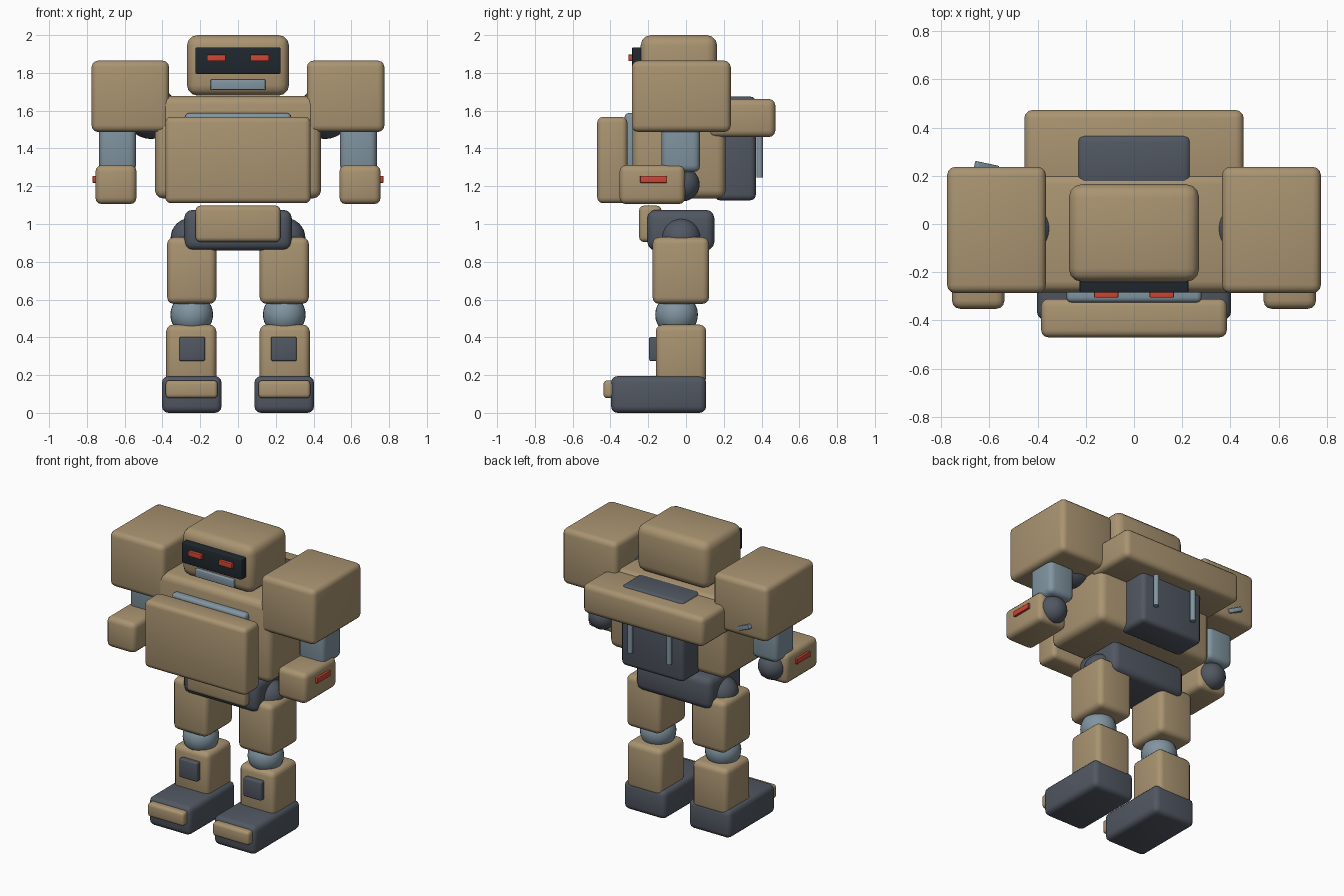
import bpy, bmesh, math
from mathutils import Matrix, Vector

if "Cube" in bpy.data.objects:
    bpy.data.objects.remove(bpy.data.objects["Cube"])


def material(name, rgb):
    m = bpy.data.materials.new(name)
    m.diffuse_color = (*rgb, 1)
    m.use_nodes = True
    m.node_tree.nodes["Principled BSDF"].inputs["Base Color"].default_value = m.diffuse_color
    return m


TAN = material("tan_armour", (0.40, 0.295, 0.165))
DARK = material("dark_slate", (0.082, 0.096, 0.122))
STEEL = material("steel_blue", (0.22, 0.30, 0.355))
BLACK = material("visor_black", (0.014, 0.021, 0.027))
RED = material("signal_red", (0.62, 0.062, 0.035))


def finish(name, bm, mat):
    mesh = bpy.data.meshes.new(name)
    bm.to_mesh(mesh)
    bm.free()
    mesh.materials.append(mat)
    ob = bpy.data.objects.new(name, mesh)
    bpy.context.collection.objects.link(ob)
    bpy.ops.object.select_all(action='DESELECT')
    ob.select_set(True)
    bpy.context.view_layer.objects.active = ob
    bpy.ops.object.shade_smooth_by_angle(angle=math.radians(35))
    return ob


def box(name, x, y, z, mat, bevel=0.03):
    """Rounded box given by its (min, max) range on each axis."""
    lo, hi = Vector((x[0], y[0], z[0])), Vector((x[1], y[1], z[1]))
    bm = bmesh.new()
    bmesh.ops.create_cube(bm, size=1, matrix=Matrix.Translation((lo + hi) / 2)
                          @ Matrix.Diagonal((*(hi - lo), 1)))
    bmesh.ops.bevel(bm, geom=bm.edges[:], offset=bevel, segments=3,
                    profile=0.5, affect='EDGES', clamp_overlap=True)
    return finish(name, bm, mat)


def ball(name, centre, r, mat):
    bm = bmesh.new()
    bmesh.ops.create_uvsphere(bm, u_segments=28, v_segments=16, radius=r,
                              matrix=Matrix.Translation(centre))
    return finish(name, bm, mat)


def rod(name, centre, r, length, mat):
    bm = bmesh.new()
    bmesh.ops.create_cone(bm, cap_ends=True, segments=16, radius1=r, radius2=r,
                          depth=length, matrix=Matrix.Translation(centre))
    return finish(name, bm, mat)


# Head with visor and mouth
box("head", (-.27, .27), (-.24, .165), (1.68, 2.0), TAN, .055)
box("visor", (-.225, .225), (-.285, -.2), (1.795, 1.935), BLACK, .006)
box("mouth_grille", (-.145, .145), (-.26, -.2), (1.71, 1.765), STEEL, .006)

# Torso and chest armour
box("torso", (-.44, .44), (-.283, .21), (1.135, 1.678), TAN, .045)
box("chest_collar", (-.28, .28), (-.325, -.26), (1.2, 1.587), STEEL, .02)
box("chest_plate", (-.385, .385), (-.47, -.31), (1.11, 1.567), TAN, .03)

# Backpack
box("backpack", (-.237, .237), (.15, .37), (1.125, 1.675), DARK, .03)
box("backpack_slab", (-.455, .455), (.12, .473), (1.46, 1.662), TAN, .035)

# Pelvis
box("pelvis", (-.285, .285), (-.205, .15), (.86, 1.075), DARK, .045)
box("belt_plate", (-.225, .225), (-.248, -.13), (.905, 1.097), TAN, .025)

# Small tilted fin behind the left shoulder
fin = box("shoulder_fin", (-.05, .05), (-.03, .03), (-.015, .015), STEEL, .004)
fin.location = (-.615, .222, 1.56)
fin.rotation_euler = (0, math.radians(25), math.radians(-12))

# Paired parts
for s, side in ((-1, "left"), (1, "right")):
    def span(a, b):
        return tuple(sorted((s * a, s * b)))

    def part(name, x, *args):
        return box(f"{side}_{name}", span(*x), *args)

    part("eye", (.065, .165), (-.305, -.27), (1.862, 1.897), RED, .004)
    rod(f"{side}_exhaust", (s * .147, .39, 1.40), .018, .31, STEEL)

    # Arm
    ball(f"{side}_shoulder_joint", (s * .46, -.02, 1.59), .14, DARK)
    part("shoulder", (.365, .775), (-.287, .237), (1.487, 1.865), TAN, .035)
    part("upper_arm", (.54, .735), (-.13, .075), (1.275, 1.6), STEEL, .035)
    ball(f"{side}_elbow", (s * .64, -.018, 1.21), .09, DARK)
    part("forearm", (.537, .755), (-.352, -.005), (1.105, 1.312), TAN, .035)
    part("forearm_light", (.73, .77), (-.243, -.1), (1.218, 1.255), RED, .004)

    # Leg
    ball(f"{side}_hip", (s * .25, -.025, .925), .107, DARK)
    part("thigh", (.115, .375), (-.177, .122), (.577, .93), TAN, .035)
    ball(f"{side}_knee", (s * .245, -.05, .52), .113, STEEL)
    part("shin", (.115, .38), (-.16, .107), (.15, .467), TAN, .035)
    part("shin_panel", (.175, .31), (-.195, -.14), (.275, .402), DARK, .008)
    part("foot", (.087, .403), (-.397, .107), (0, .195), DARK, .035)
    part("toe_guard", (.108, .383), (-.437, -.36), (.078, .172), TAN, .02)
